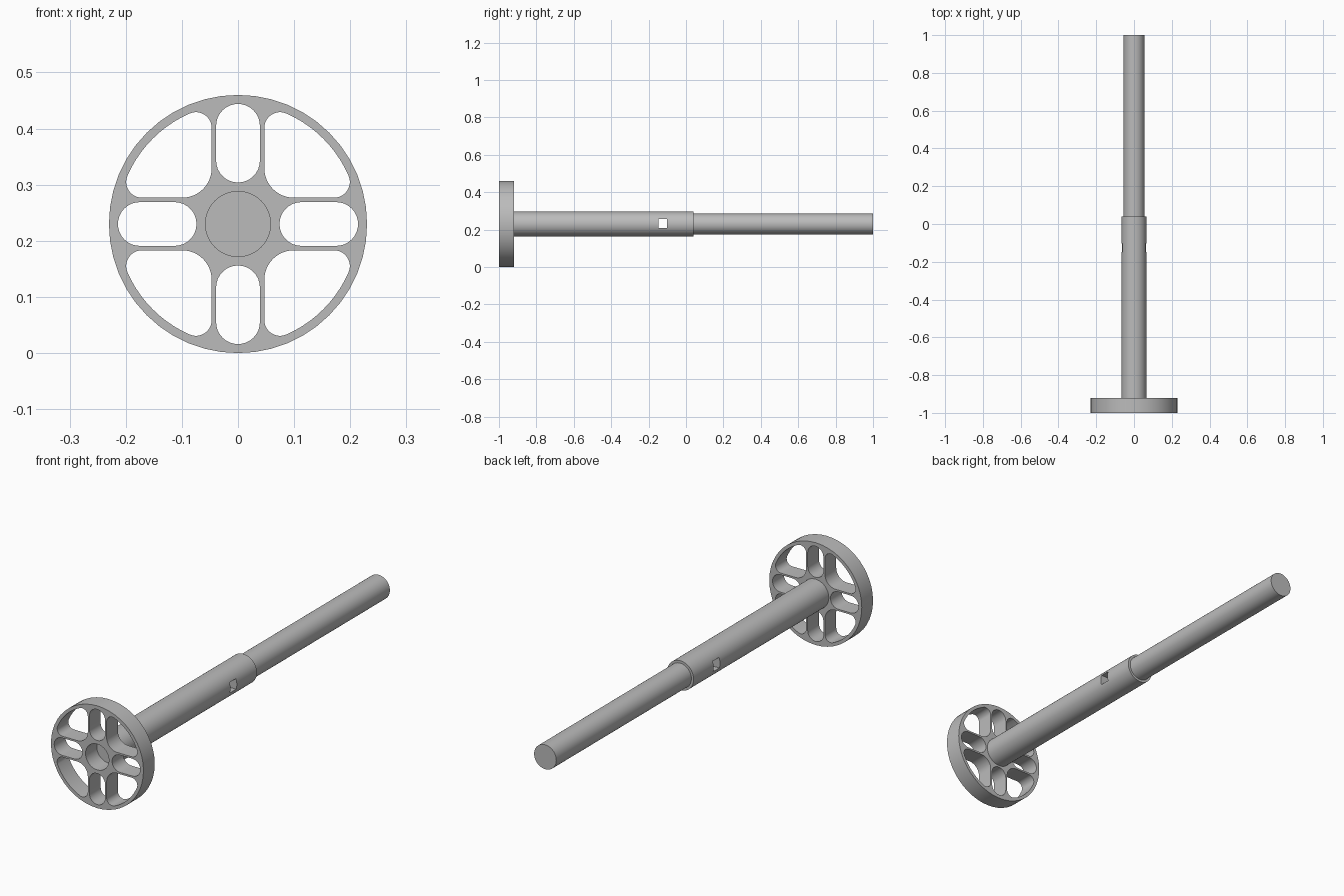
import bpy, bmesh
from math import sin, cos, pi, sqrt, atan2

if "Cube" in bpy.data.objects:
    bpy.data.objects.remove(bpy.data.objects["Cube"], do_unlink=True)

CENTRE_Z = 0.23
R_WHEEL, R_BORE, R_TUBE, R_ROD = 0.23, 0.058, 0.066, 0.055
Y_FRONT, Y_WHEEL, Y_TUBE, Y_BACK = -1.0, -0.92, 0.04, 1.0

grey = bpy.data.materials.new("plain grey")
grey.use_nodes = True
colour = (0.5, 0.5, 0.5, 1)
grey.diffuse_color = colour
grey.node_tree.nodes["Principled BSDF"].inputs["Base Color"].default_value = colour


def arc(cx, cy, r, a0, a1, n):
    return [(cx + r * cos(a0 + (a1 - a0) * i / n),
             cy + r * sin(a0 + (a1 - a0) * i / n)) for i in range(n + 1)]


def turned(points, quarter):
    a = quarter * pi / 2
    return [(x * cos(a) - y * sin(a), x * sin(a) + y * cos(a)) for x, y in points]


def finish(obj):
    obj.data.materials.clear()
    obj.data.materials.append(grey)
    bpy.ops.object.select_all(action='DESELECT')
    obj.select_set(True)
    bpy.context.view_layer.objects.active = obj
    bpy.ops.object.shade_smooth_by_angle(angle=pi / 6)


def cylinder(name, radius, y0, y1):
    bpy.ops.mesh.primitive_cylinder_add(
        vertices=64, radius=radius, depth=y1 - y0,
        location=(0, (y0 + y1) / 2, CENTRE_Z), rotation=(pi / 2, 0, 0))
    obj = bpy.context.object
    obj.name = name
    return obj


# Straight slot with round ends, pointing up
slot_r, slot_in, slot_out = 0.039, 0.074, 0.214
slot = (arc(0, slot_out - slot_r, slot_r, 0, pi, 16)
        + arc(0, slot_in + slot_r, slot_r, pi, 2 * pi, 16))

# Quarter window: round inner corner, two small outer fillets, rim arc
edge, inner_r, fillet, rim = 0.047, 0.052, 0.028, 0.215
near = edge + fillet
far = sqrt((rim - fillet) ** 2 - near ** 2)
low = atan2(near, far)
window = (arc(edge + inner_r, edge + inner_r, inner_r, pi, 1.5 * pi, 12)
          + arc(far, near, fillet, -pi / 2, low, 12)
          + arc(0, 0, rim, low, pi / 2 - low, 10)[1:-1]
          + arc(near, far, fillet, pi / 2 - low, pi, 12))

# Wheel: filled outline with all openings, extruded
loops = [arc(0, 0, R_WHEEL, 0, 2 * pi, 48)[:-1],
         arc(0, 0, R_BORE, 0, 2 * pi, 64)[:-1]]
for q in range(4):
    loops += [turned(slot, q), turned(window, q)]
curve = bpy.data.curves.new("wheel_outline", 'CURVE')
curve.dimensions = '2D'
curve.fill_mode = 'BOTH'
curve.extrude = (Y_WHEEL - Y_FRONT) / 2
for points in loops:
    spline = curve.splines.new('POLY')
    spline.points.add(len(points) - 1)
    for p, (x, y) in zip(spline.points, points):
        p.co = (x, y, 0, 1)
    spline.use_cyclic_u = True
wheel = bpy.data.objects.new("wheel", curve)
wheel.location = (0, (Y_FRONT + Y_WHEEL) / 2, CENTRE_Z)
wheel.rotation_euler = (pi / 2, 0, 0)
bpy.context.collection.objects.link(wheel)
bpy.ops.object.select_all(action='DESELECT')
wheel.select_set(True)
bpy.context.view_layer.objects.active = wheel
bpy.ops.object.convert(target='MESH')
wheel = bpy.context.object
bm = bmesh.new()
bm.from_mesh(wheel.data)
bmesh.ops.remove_doubles(bm, verts=bm.verts, dist=0.0001)
bmesh.ops.recalc_face_normals(bm, faces=bm.faces)
bm.to_mesh(wheel.data)
bm.free()
finish(wheel)

# Thick shaft with a square cross hole
shaft = cylinder("thick_shaft", R_TUBE, Y_WHEEL, Y_TUBE)
bpy.ops.mesh.primitive_cube_add(size=1, location=(0, -0.125, CENTRE_Z + 0.002))
cutter = bpy.context.object
cutter.name = "pin_hole_cutter"
cutter.scale = (0.3, 0.045, 0.047)
cutter.hide_render = True
cut = shaft.modifiers.new("pin_hole", 'BOOLEAN')
cut.operation = 'DIFFERENCE'
cut.solver = 'EXACT'
cut.object = cutter
bpy.ops.object.select_all(action='DESELECT')
shaft.select_set(True)
bpy.context.view_layer.objects.active = shaft
bpy.ops.object.modifier_apply(modifier=cut.name)
bpy.data.objects.remove(cutter, do_unlink=True)
finish(shaft)

# Slim rod at the back
finish(cylinder("slim_rod", R_ROD, Y_TUBE - 0.02, Y_BACK))
